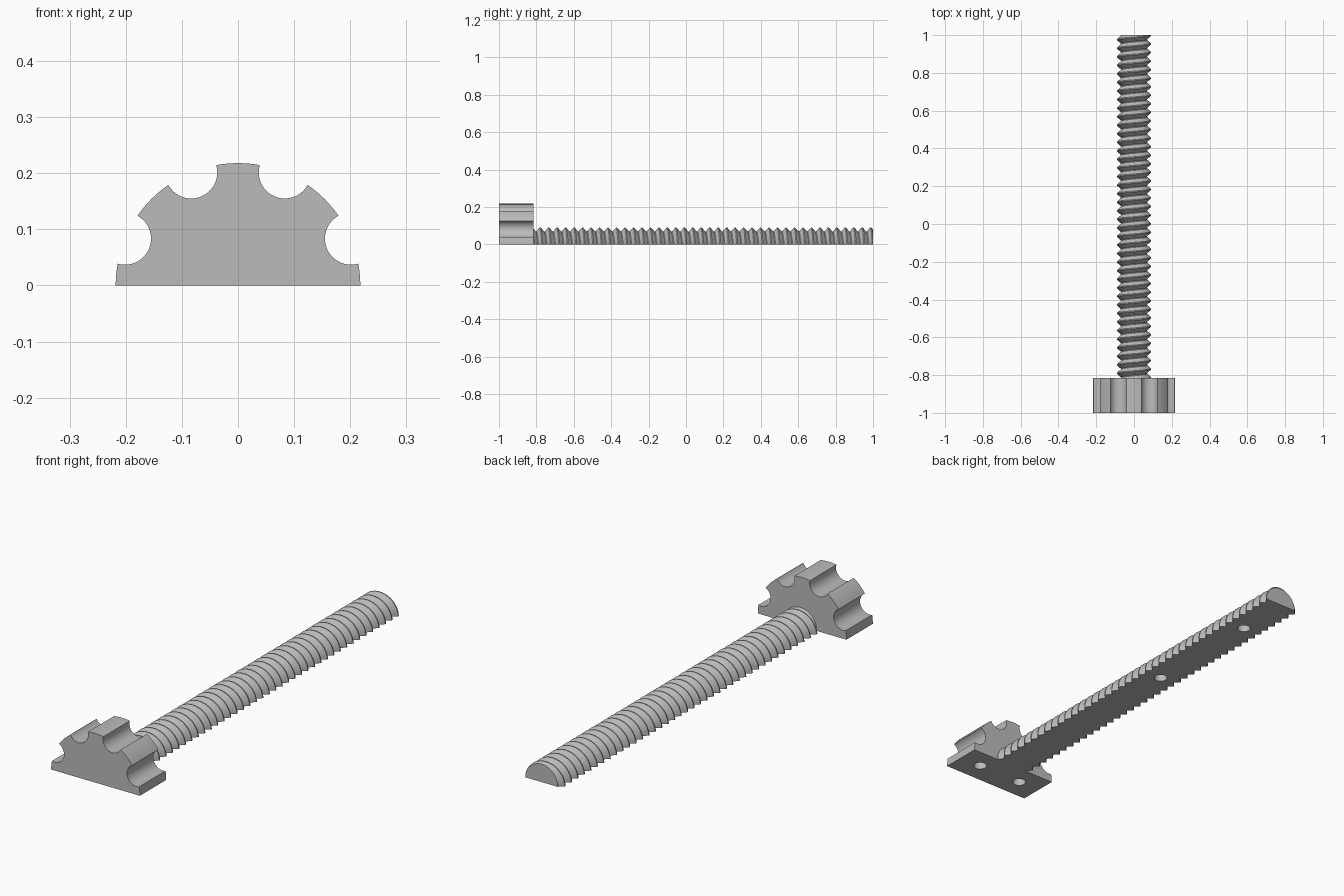
import bpy, bmesh
from math import pi, sin, cos, asin, radians
from mathutils import Vector

cube = bpy.data.objects.get("Cube")
if cube:
    bpy.data.objects.remove(cube, do_unlink=True)

HEAD_R, NOTCH_R = 0.218, 0.0465
FRONT, SHOULDER, END = -1.0, -0.815, 1.0
CREST, ROOT, PITCH = 0.09, 0.07, 0.0453

grey = bpy.data.materials.new("plain grey")
grey.use_nodes = True
COLOUR = (0.5, 0.5, 0.5, 1)
grey.diffuse_color = COLOUR
grey.node_tree.nodes["Principled BSDF"].inputs["Base Color"].default_value = COLOUR


def finish(name, bm):
    bmesh.ops.recalc_face_normals(bm, faces=bm.faces)
    mesh = bpy.data.meshes.new(name)
    bm.to_mesh(mesh)
    bm.free()
    mesh.materials.append(grey)
    obj = bpy.data.objects.new(name, mesh)
    bpy.context.collection.objects.link(obj)
    return obj


def drill(obj, name, centres, radius=0.028, depth=0.045):
    """Cut blind pin holes upward from the flat underside."""
    bm = bmesh.new()
    for x, y in centres:
        made = bmesh.ops.create_cone(bm, cap_ends=True, segments=32, radius1=radius,
                                     radius2=radius, depth=depth * 2)
        bmesh.ops.translate(bm, verts=made["verts"], vec=(x, y, 0))
    cutter = finish(name, bm)
    cutter.hide_render = True
    cutter.hide_set(True)
    cutter.display_type = 'WIRE'
    mod = obj.modifiers.new("pin holes", 'BOOLEAN')
    mod.operation, mod.solver, mod.object = 'DIFFERENCE', 'EXACT', cutter
    # Apply the cut and discard the cutter
    bpy.ops.object.select_all(action='DESELECT')
    bpy.context.view_layer.objects.active = obj
    obj.select_set(True)
    bpy.ops.object.modifier_apply(modifier=mod.name)
    bpy.data.objects.remove(cutter, do_unlink=True)
    bpy.ops.object.shade_smooth_by_angle(angle=radians(25))


def arc(cx, cz, r, start, stop, n):
    return [(cx + r * cos(start + (stop - start) * i / n),
             cz + r * sin(start + (stop - start) * i / n)) for i in range(n + 1)]


# Half knob head: round lands alternating with scalloped finger notches
half = 2 * asin(NOTCH_R / (2 * HEAD_R))
outline, angle = [], 0
for k in range(4):
    mid = pi / 8 + k * pi / 4
    outline += arc(0, 0, HEAD_R, angle, mid - half, 6)[:-1]
    outline += arc(HEAD_R * cos(mid), HEAD_R * sin(mid), NOTCH_R,
                   mid - pi / 2 - half / 2, mid - 3 * pi / 2 + half / 2, 20)[:-1]
    angle = mid + half
outline += arc(0, 0, HEAD_R, angle, pi, 6)

bm = bmesh.new()
face = bm.faces.new([bm.verts.new((x, FRONT, z)) for x, z in outline])
out = bmesh.ops.extrude_face_region(bm, geom=[face])
bmesh.ops.translate(bm, vec=(0, SHOULDER - FRONT, 0),
                    verts=[v for v in out["geom"] if isinstance(v, bmesh.types.BMVert)])
head = finish("knob_head", bm)
drill(head, "head_hole_cutter", [(-0.11, -0.906), (0.11, -0.906)])

# Half threaded shaft: right-handed ridge swept over half a turn, closed underneath
bm = bmesh.new()
profile = [(0, ROOT), (0.08, ROOT), (0.48, CREST), (0.6, CREST)]
STEPS = 24
rows = []
for turn in range(-2, int((END - SHOULDER) / PITCH) + 3):
    for offset, r in profile:
        row = []
        for i in range(STEPS + 1):
            a = pi * i / STEPS
            y = SHOULDER + PITCH * (turn + offset + a / (2 * pi))
            row.append(bm.verts.new((-r * cos(a), y, r * sin(a) if 0 < i < STEPS else 0)))
        rows.append(row)
for low, high in zip(rows, rows[1:]):
    for i in range(STEPS + 1):
        j = (i + 1) % (STEPS + 1)
        bm.faces.new((low[i], low[j], high[j], high[i]))

# Trim both ends square and cap them
for y, side in ((SHOULDER - 0.003, -1), (END, 1)):
    bmesh.ops.bisect_plane(bm, geom=bm.verts[:] + bm.edges[:] + bm.faces[:], dist=1e-6,
                           plane_co=Vector((0, y, 0)), plane_no=Vector((0, side, 0)),
                           clear_outer=True)
    rim = [e for e in bm.edges if e.is_boundary and all(abs(v.co.y - y) < 1e-4 for v in e.verts)]
    bmesh.ops.holes_fill(bm, edges=rim, sides=0)
shaft = finish("threaded_shaft", bm)
drill(shaft, "shaft_hole_cutter", [(0, 0.18), (0, 0.74)])
